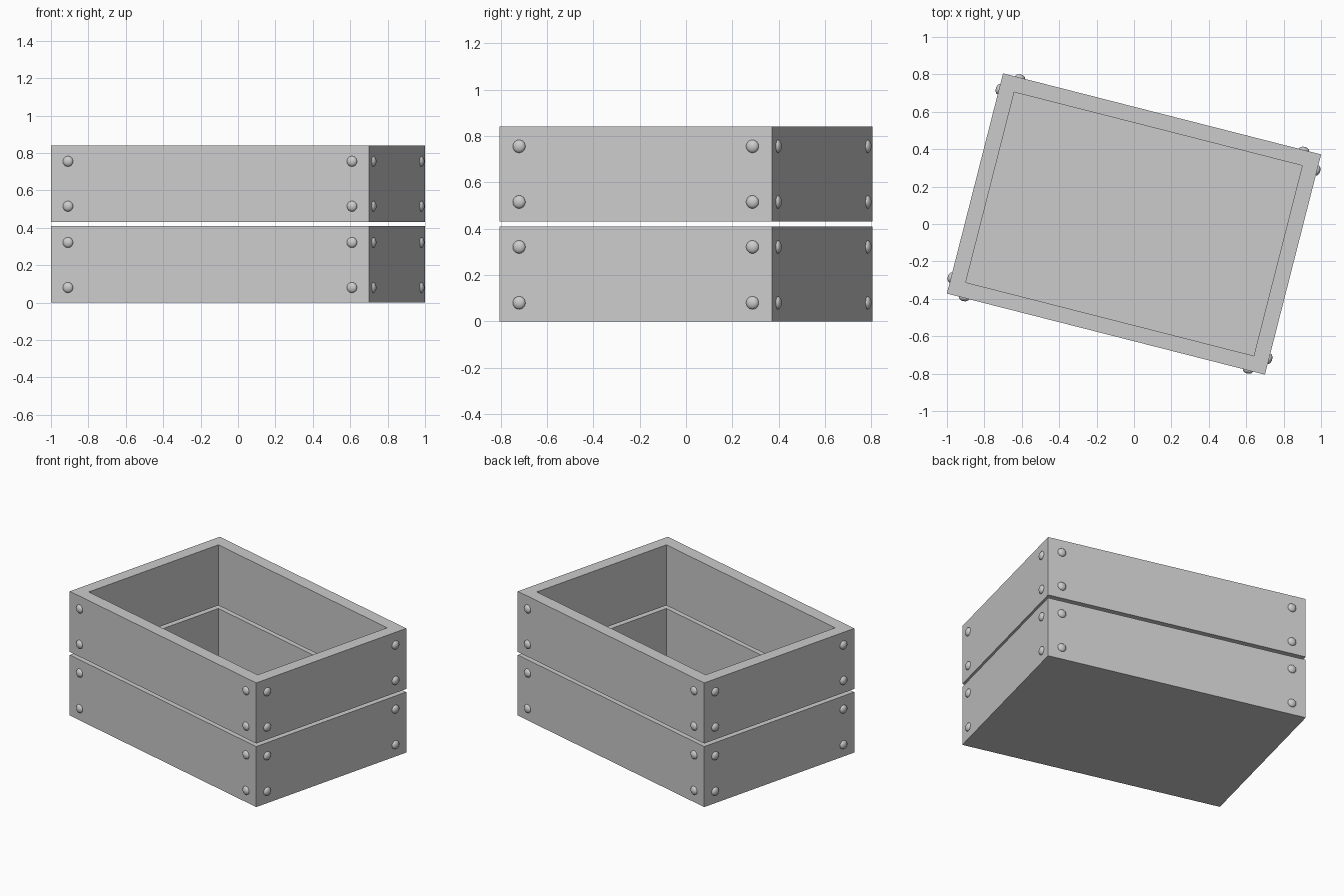
import bpy, bmesh
from math import radians, pi
from mathutils import Matrix

if "Cube" in bpy.data.objects:
    bpy.data.objects.remove(bpy.data.objects["Cube"])

W, D, T = 1.755, 1.215, 0.083          # outer width, depth, wall thickness
H, GAP = 0.41, 0.021                   # tier height, gap between tiers
TURN = Matrix.Rotation(radians(-14.3), 4, 'Z')


def finish(bm, name, matrix):
    bmesh.ops.recalc_face_normals(bm, faces=bm.faces)
    mesh = bpy.data.meshes.new(name)
    bm.to_mesh(mesh)
    bm.free()
    obj = bpy.data.objects.new(name, mesh)
    obj.matrix_world = matrix
    bpy.context.collection.objects.link(obj)
    return obj


def rectangular_shell(name, profile, closed):
    """Bridge rectangles given as (inset, z); cap both ends if not closed."""
    bm = bmesh.new()
    rings = [[bm.verts.new((sx * (W / 2 - inset), sy * (D / 2 - inset), z))
              for sx, sy in ((-1, -1), (1, -1), (1, 1), (-1, 1))]
             for inset, z in profile]
    pairs = list(zip(rings, rings[1:]))
    if closed:
        pairs.append((rings[-1], rings[0]))
    else:
        bm.faces.new(rings[0])
        bm.faces.new(rings[-1])
    for a, b in pairs:
        for i in range(4):
            j = (i + 1) % 4
            bm.faces.new((a[i], a[j], b[j], b[i]))
    return finish(bm, name, TURN)


# Lower tier with floor, upper tier open at both ends
z0, z1 = H + GAP, 2 * H + GAP
rectangular_shell("lower_tier", [(0, 0), (0, H), (T, H), (T, T)], False)
rectangular_shell("upper_tier", [(0, z0), (0, z1), (T, z1), (T, z0)], True)


# Domed bolt heads near the corners of every board
def bolt(name, x, y, z, turn):
    bm = bmesh.new()
    bmesh.ops.create_uvsphere(bm, u_segments=24, v_segments=12, radius=0.028)
    bmesh.ops.scale(bm, vec=(1, 1, 0.62), verts=bm.verts)
    for f in bm.faces:
        f.smooth = True
    place = Matrix.Translation((x, y, z)) @ Matrix.Rotation(turn, 4, 'Z') @ Matrix.Rotation(pi / 2, 4, 'X')
    finish(bm, name, TURN @ place)


for z in (0.08, 0.321, 0.515, 0.755):
    for sx in (-1, 1):
        for sy in (-1, 1):
            bolt("long_side_bolt", sx * (W / 2 - 0.094), sy * D / 2, z, 0)
            bolt("short_side_bolt", sx * W / 2, sy * (D / 2 - 0.088), z, pi / 2)
